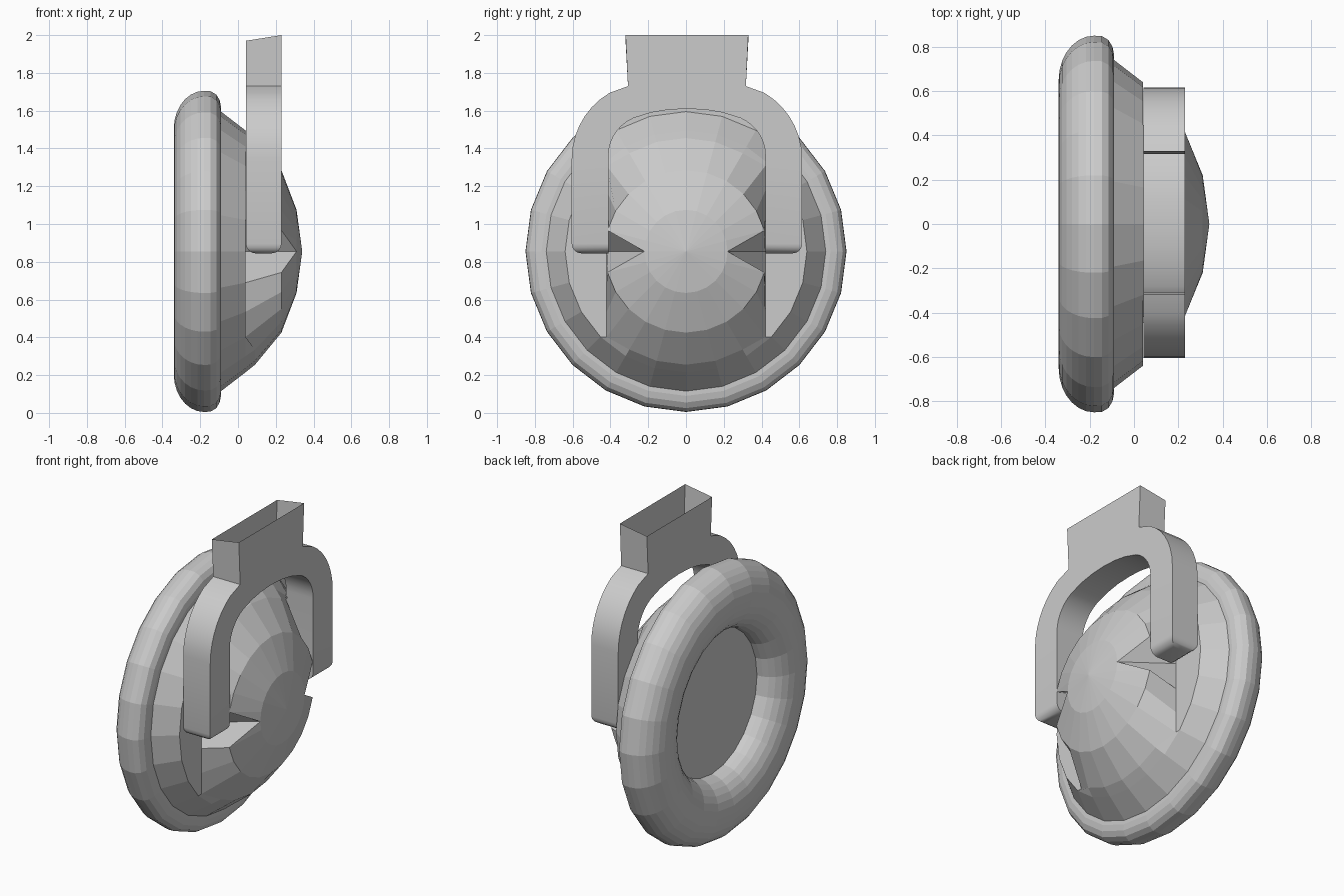
import bpy, bmesh
from math import pi, cos, sin, radians

if "Cube" in bpy.data.objects:
    bpy.data.objects.remove(bpy.data.objects["Cube"])

CZ = 0.855   # height of the round body's axis
N = 24       # sides of the round body


def finish(bm, name):
    bmesh.ops.remove_doubles(bm, verts=bm.verts, dist=0.0005)
    bmesh.ops.recalc_face_normals(bm, faces=bm.faces)
    me = bpy.data.meshes.new(name)
    bm.to_mesh(me)
    bm.free()
    ob = bpy.data.objects.new(name, me)
    bpy.context.collection.objects.link(ob)
    return ob


def loft(columns, name):
    """Skin a closed series of point columns around the x axis."""
    bm = bmesh.new()
    cols = [[bm.verts.new(p) for p in c] for c in columns]
    for i, a in enumerate(cols):
        b = cols[(i + 1) % len(cols)]
        for j in range(len(a) - 1):
            bm.faces.new((a[j], b[j], b[j + 1], a[j + 1]))
    bmesh.ops.dissolve_degenerate(bm, dist=0.0005, edges=bm.edges)
    return finish(bm, name)


def ring_point(x, r, a):
    return (x, r * cos(a), CZ + r * sin(a))


# Rounded rim with the recessed disc on its back
profile = [(-0.18, 0)]
for k in range(15):
    t = pi * k / 14
    profile.append((-0.18 - 0.16 * sin(t), 0.65 - 0.20 * cos(t)))
profile += [(-0.145, 0.848), (-0.115, 0.83), (-0.097, 0.80), (-0.09, 0.765), (-0.09, 0.73)]
loft([[ring_point(x, r, 2 * pi * i / N) for x, r in profile] for i in range(N)], "rim")

# Faceted dome, with a flat cut-away on each side for the bracket legs
columns = []
for i in range(N):
    a = 2 * pi * i / N
    side = abs(sin(a)) < sin(radians(50))
    col = [ring_point(-0.09, 0.74, a), ring_point(0.04, 0.64, a)]
    if side:
        s = 1 if cos(a) > 0 else -1
        col.append((0.04, 0.42 * s, CZ + 0.64 * sin(a)))
    else:
        col.append(ring_point(0.09, 0.60, a))
    notch = abs(sin(a)) < 0.01
    col.append(ring_point(0.31, 0.22, a) if notch else ring_point(0.23, 0.43, a))
    col += [ring_point(0.31, 0.22, a), (0.34, 0, CZ)]
    columns.append(col)
loft(columns, "dome")

# Fork bracket: inverted U with a hollow, open-topped stem
X0, X1, YC = 0.042, 0.23, 0.005
half = [(0.325, 2.0), (0.312, 1.73)]
for k in range(1, 9):                       # outer shoulder
    t = radians(68 - 68 * k / 8)
    half.append((0.205 + 0.405 * cos(t), 1.345 + 0.405 * sin(t)))
half += [(0.61, 0.845), (0.415, 0.845)]
for k in range(8):                          # inner shoulder
    t = radians(65 * k / 7)
    half.append((0.19 + 0.225 * cos(t), 1.365 + 0.215 * sin(t)))
half += [(0.19, 1.59), (0.10, 1.605), (0.0, 1.61)]
outline = half + [(-y, z) for y, z in reversed(half[:-1])]

bm = bmesh.new()
front = [bm.verts.new((X1, y + YC, z)) for y, z in outline]
back = [bm.verts.new((X0, y + YC, z - (0.03 if z > 1.99 else 0))) for y, z in outline]
bm.faces.new(front)
bm.faces.new(back[::-1])
for i in range(len(outline) - 1):           # the stem's top stays open
    bm.faces.new((front[i], back[i], back[i + 1], front[i + 1]))
# Round the leg tips
tips = [e for e in bm.edges
        if all(v.co.z < 0.85 for v in e.verts)
        and not all(abs(v.co.y - YC) < 0.5 for v in e.verts)]
bmesh.ops.bevel(bm, geom=tips, offset=0.05, segments=4, profile=0.5, affect='EDGES')
bracket = finish(bm, "fork_bracket")
bpy.context.view_layer.objects.active = bracket
bracket.select_set(True)
bpy.ops.object.shade_smooth_by_angle(angle=radians(30))
